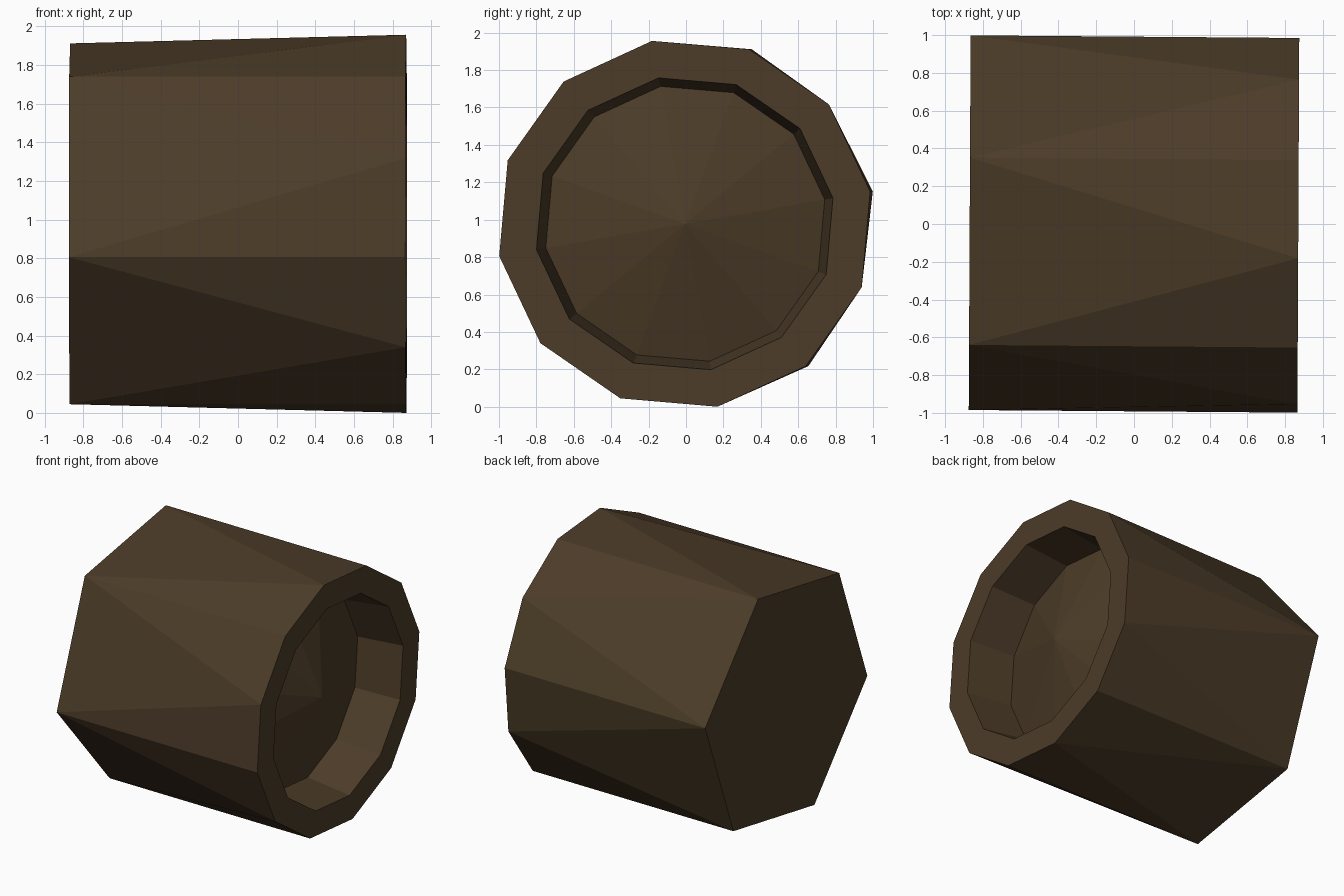
import bpy, bmesh, math

if "Cube" in bpy.data.objects:
    bpy.data.objects.remove(bpy.data.objects["Cube"])

# One flat colour
mat = bpy.data.materials.new("dark_brown")
mat.diffuse_color = (0.072, 0.045, 0.021, 1.0)
mat.use_nodes = True
mat.node_tree.nodes["Principled BSDF"].inputs["Base Color"].default_value = mat.diffuse_color

CZ = 0.978      # axis height
HALF = 0.87     # half length along x

bm = bmesh.new()


def vert(x, y, z):
    # tiny yaw of the whole body
    return bm.verts.new((x + 0.005 * y, y - 0.008 * x, z))


def ring(x, ry, rz, n):
    pts = []
    for k in range(n):
        a = math.radians(10) + 2 * math.pi * k / n
        pts.append(vert(x, ry * math.cos(a), CZ + rz * math.sin(a)))
    return pts


hexa = ring(-HALF, 1.007, 0.993, 6)             # six-sided closed end
outer = ring(HALF, 1.007, 0.993, 12)            # twelve-sided open end
rim = ring(HALF, 0.805, 0.792, 12)              # recess mouth
floor = ring(HALF - 0.36, 0.757, 0.746, 12)     # recess floor edge
apex = vert(HALF - 0.14, 0, CZ)                 # raised cone tip in recess

# Closed end
bm.faces.new(hexa)

# Sides blending six corners into twelve
for k in range(6):
    h0, h1 = hexa[k], hexa[(k + 1) % 6]
    d0, d1, d2 = outer[2 * k], outer[2 * k + 1], outer[(2 * k + 2) % 12]
    bm.faces.new((h0, d0, d1))
    bm.faces.new((h0, d1, h1))
    bm.faces.new((h1, d1, d2))

# Rim, recess wall and shallow inner cone
for k in range(12):
    j = (k + 1) % 12
    bm.faces.new((outer[k], outer[j], rim[j], rim[k]))
    bm.faces.new((rim[k], rim[j], floor[j], floor[k]))
    bm.faces.new((floor[k], floor[j], apex))

bmesh.ops.recalc_face_normals(bm, faces=bm.faces)
mesh = bpy.data.meshes.new("hollow_plug")
bm.to_mesh(mesh)
bm.free()
mesh.materials.append(mat)
obj = bpy.data.objects.new("hollow_plug", mesh)
bpy.context.collection.objects.link(obj)
